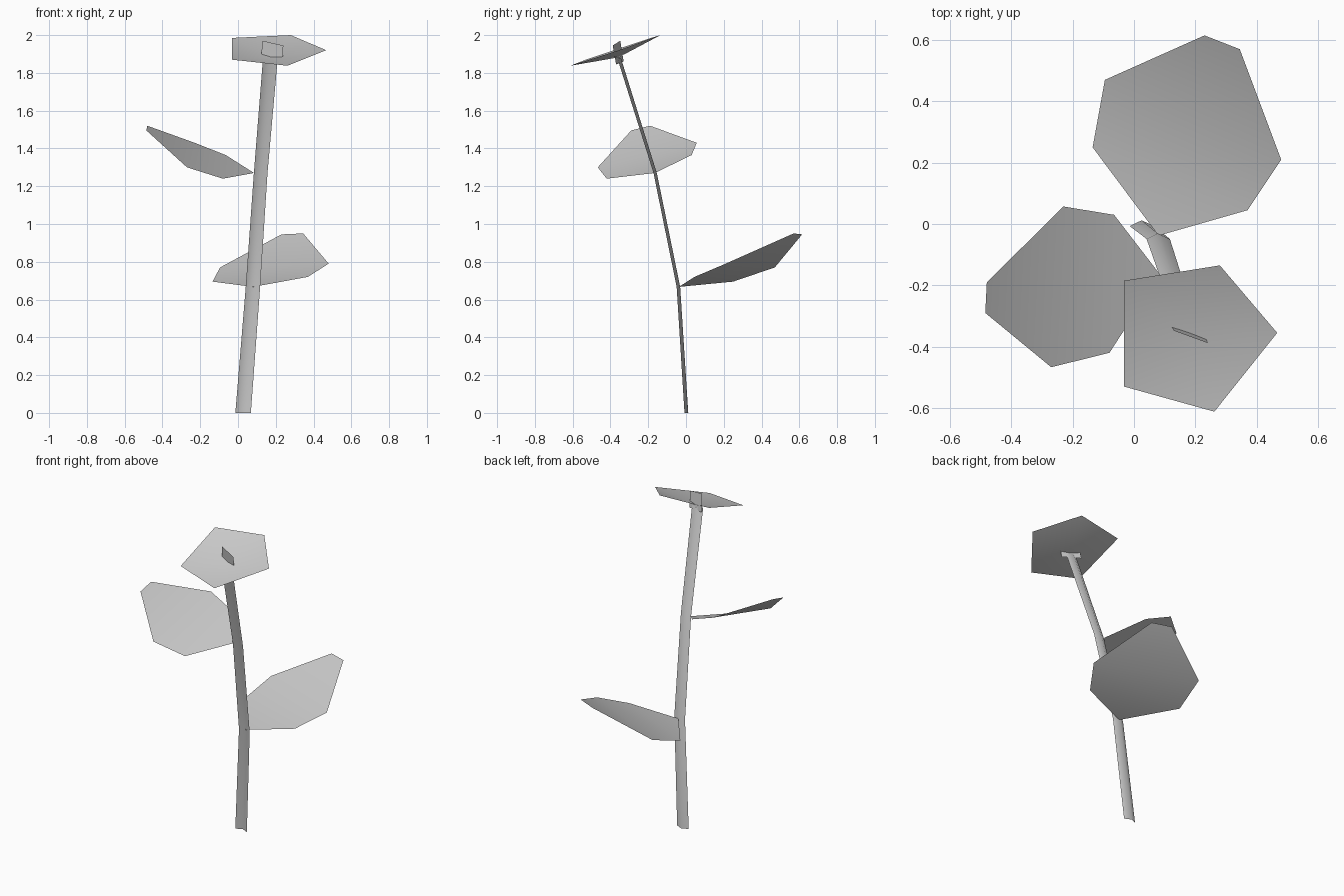
import bpy
import bmesh
from mathutils import Vector

cube = bpy.data.objects.get("Cube")
if cube:
    bpy.data.objects.remove(cube, do_unlink=True)

GREY = (0.6, 0.6, 0.6, 1.0)
mat = bpy.data.materials.new("plain grey")
mat.use_nodes = True
mat.diffuse_color = GREY
mat.node_tree.nodes["Principled BSDF"].inputs["Base Color"].default_value = GREY


def sheet(name, points, faces, up, smooth=True):
    """Thin surface from points, with its faces turned towards 'up'."""
    bm = bmesh.new()
    verts = [bm.verts.new(p) for p in points]
    for f in faces:
        face = bm.faces.new([verts[i] for i in f])
        face.smooth = smooth
    bm.normal_update()
    for face in bm.faces:
        if face.normal.dot(Vector(up)) < 0:
            face.normal_flip()
    mesh = bpy.data.meshes.new(name)
    bm.to_mesh(mesh)
    bm.free()
    mesh.materials.append(mat)
    obj = bpy.data.objects.new(name, mesh)
    bpy.context.collection.objects.link(obj)
    return obj


# Stem: shallow folded strip swept along a bent path, ridge at the back
path = [(0.028, 0, 0), (0.08, -0.042, 0.667), (0.121, -0.165, 1.27), (0.172, -0.355, 1.875)]
section = [(-0.042, -0.007), (-0.003, 0.012), (0.04, -0.008)]
widths = [1, 0.93, 0.88, 0.95]
stem_points = [(x + w * dx, y + w * dy, z)
               for (x, y, z), w in zip(path, widths) for dx, dy in section]
stem_faces = [(r + c, r + c + 1, r + c + 4, r + c + 3)
              for r in range(0, 9, 3) for c in range(2)]
sheet("stem", stem_points, stem_faces, (0, -1, 0))

# Leaves: base, lower pair, upper pair, blunt tip pair
leaf_faces = [(0, 1, 2), (1, 3, 4, 2), (3, 5, 6, 4)]
back_leaf = [(0.08, -0.038, 0.667),
             (-0.135, 0.25, 0.695), (0.37, 0.045, 0.72),
             (-0.095, 0.47, 0.77), (0.48, 0.21, 0.79),
             (0.23, 0.615, 0.945), (0.345, 0.57, 0.95)]
side_leaf = [(0.085, -0.165, 1.27),
             (-0.08, -0.42, 1.24), (-0.065, 0.03, 1.365),
             (-0.27, -0.467, 1.30), (-0.23, 0.057, 1.43),
             (-0.485, -0.29, 1.495), (-0.48, -0.19, 1.52)]
sheet("back_leaf", back_leaf, leaf_faces, (0, 0, 1))
sheet("side_leaf", side_leaf, leaf_faces, (0, 0, 1))

# Flower: five-sided shallow cup around the stem tip
rim = [(-0.033, -0.185, 1.985), (0.28, -0.135, 2.0), (0.467, -0.355, 1.92),
       (0.262, -0.612, 1.838), (-0.033, -0.53, 1.87)]
centre = [(0.175, -0.357, 1.882)]
sheet("flower_cup", centre + rim, [(0, i + 1, (i + 1) % 5 + 1) for i in range(5)], (0, 0, 1))

# Flower centre: small upright plate through the cup
plate = [(0.13, -0.348, 1.97), (0.24, -0.388, 1.945),
         (0.235, -0.37, 1.845), (0.12, -0.33, 1.86)]
sheet("flower_centre", plate, [(0, 1, 2, 3)], (0, -1, 0), False)
